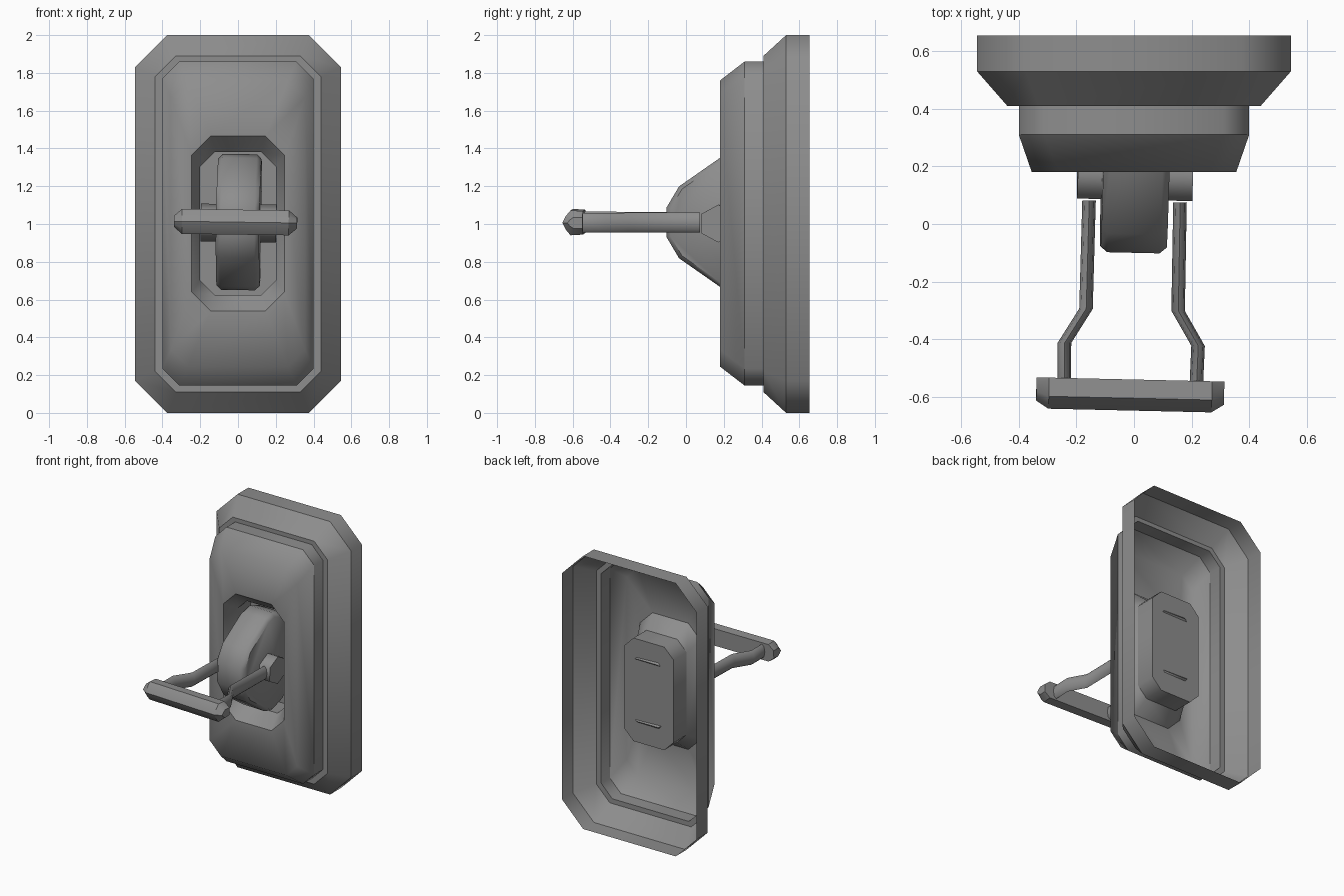
import bpy, bmesh, math

if "Cube" in bpy.data.objects:
    bpy.data.objects.remove(bpy.data.objects["Cube"])

grey = bpy.data.materials.new("dark_grey")
grey.diffuse_color = (0.27, 0.27, 0.27, 1)
grey.use_nodes = True
grey.node_tree.nodes["Principled BSDF"].inputs["Base Color"].default_value = grey.diffuse_color


def loft(name, rings, caps=(False, False), angle=50, creases=()):
    """Skin closed rings; optionally cap the ends and keep some rings sharp."""
    bm = bmesh.new()
    loops = [[bm.verts.new(p) for p in ring] for ring in rings]
    n = len(loops[0])
    for a, b in zip(loops, loops[1:]):
        for i in range(n):
            j = (i + 1) % n
            bm.faces.new((a[i], a[j], b[j], b[i]))
    if caps[0]:
        bm.faces.new(loops[0][::-1])
    if caps[1]:
        bm.faces.new(loops[-1])
    for k in creases:
        for i in range(n):
            bm.edges.get((loops[k][i], loops[k][(i + 1) % n])).smooth = False
    bmesh.ops.recalc_face_normals(bm, faces=bm.faces)
    me = bpy.data.meshes.new(name)
    bm.to_mesh(me)
    bm.free()
    me.materials.append(grey)
    ob = bpy.data.objects.new(name, me)
    bpy.context.collection.objects.link(ob)
    bpy.ops.object.select_all(action='DESELECT')
    ob.select_set(True)
    bpy.context.view_layer.objects.active = ob
    bpy.ops.object.shade_smooth_by_angle(angle=math.radians(angle))
    return ob


def octagon(y, w, z0, z1, c):
    """Chamfered rectangle in the xz plane."""
    return [(w, y, z0 + c), (w, y, z1 - c), (w - c, y, z1), (c - w, y, z1),
            (-w, y, z1 - c), (-w, y, z0 + c), (c - w, y, z0), (w - c, y, z0)]


def tilt(ob):
    """The moving parts sit very slightly crooked in the plate."""
    ob.location.z = 1.01
    ob.rotation_euler = (0, math.radians(0.8), math.radians(-1.3))


# Wall plate: open-backed outer frame
loft("outer_plate", [octagon(0.655, 0.545, 0, 2, 0.17),
                     octagon(0.53, 0.545, 0, 2, 0.17),
                     octagon(0.41, 0.44, 0.11, 1.89, 0.11),
                     octagon(0.41, 0.40, 0.145, 1.86, 0.09)], creases=(1, 2))

# Raised front with an opening
loft("raised_panel", [octagon(0.41, 0.40, 0.145, 1.86, 0.09),
                      octagon(0.31, 0.40, 0.145, 1.86, 0.09),
                      octagon(0.18, 0.355, 0.245, 1.76, 0.09),
                      octagon(0.18, 0.245, 0.54, 1.465, 0.10)], angle=60, creases=(1,))

# Recessed box behind the opening
loft("recess_box", [octagon(0.18, 0.245, 0.54, 1.465, 0.10),
                    octagon(0.28, 0.20, 0.625, 1.38, 0.075),
                    octagon(0.43, 0.20, 0.625, 1.38, 0.075)], (False, True), creases=(1,))

# Rocker: faceted wheel profile (y, z) with bevelled rims
half = [(-0.10, 0.08), (-0.035, 0.19), (0.18, 0.34), (0.25, 0.36),
        (0.36, 0.32), (0.439, 0.228), (0.39, 0.18)]
profile = half + [(y, -z) for y, z in reversed(half)]


def rocker_ring(x, s):
    return [(x, 0.2 + (y - 0.2) * s, z * s) for y, z in profile]


tilt(loft("rocker", [rocker_ring(-0.115, 0.93), rocker_ring(-0.09, 1),
                     rocker_ring(0.09, 1), rocker_ring(0.115, 0.93)], (True, True)))


# Six-sided axle
def hexagon(x):
    return [(x, 0.175 + 0.105 * math.sin(math.radians(a)), 0.1 * math.cos(math.radians(a)) - 0.005)
            for a in range(0, 360, 60)]


tilt(loft("axle", [hexagon(-0.2), hexagon(0.2)], (True, True), 65))

# Cranked arms, eight-sided oval section
path = [(0.158, 0.078), (0.16, -0.298), (0.232, -0.418), (0.229, -0.56)]
for side, sx in (("left", -1), ("right", 1)):
    rings = []
    for x, y in path:
        rings.append([(sx * x + 0.0235 * math.cos(a), y, 0.052 * math.sin(a))
                      for a in (math.pi * k / 4 for k in range(8))])
    tilt(loft(side + "_arm", rings, (True, True), 80))

# Pull bar: flat-backed section with a ridged front and tapered ends
section = [(-0.54, -0.062), (-0.605, -0.066), (-0.63, -0.036), (-0.648, 0),
           (-0.63, 0.036), (-0.605, 0.066), (-0.54, 0.062)]


def bar_ring(x, ky, kz):
    return [(x, -0.54 + (y + 0.54) * ky, z * kz) for y, z in section]


tilt(loft("pull_bar", [bar_ring(-0.326, 0.75, 0.45), bar_ring(-0.283, 1, 1),
                       bar_ring(0.283, 1, 1), bar_ring(0.326, 0.75, 0.45)],
          (True, True), creases=(1, 2)))
